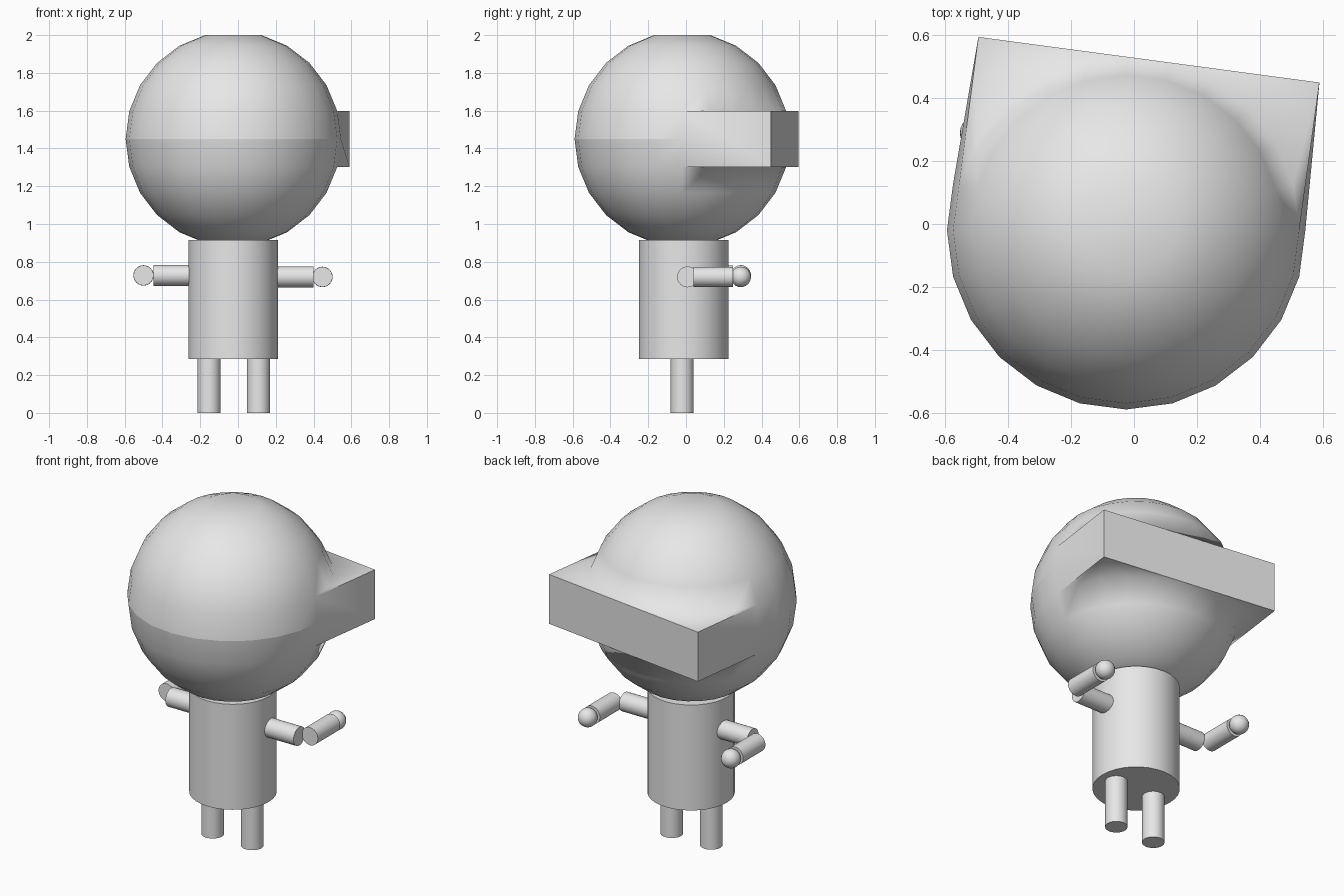
import bpy, bmesh, math
from math import radians, sin, cos
from mathutils import Vector

default = bpy.data.objects.get("Cube")
if default:
    bpy.data.objects.remove(default, do_unlink=True)

grey = bpy.data.materials.new("plain_grey")
grey.use_nodes = True
GREY = (0.8, 0.8, 0.8, 1)
grey.diffuse_color = GREY
grey.node_tree.nodes["Principled BSDF"].inputs["Base Color"].default_value = GREY


def finish(obj, angle):
    obj.data.materials.append(grey)
    bpy.ops.object.select_all(action="DESELECT")
    obj.select_set(True)
    bpy.context.view_layer.objects.active = obj
    bpy.ops.object.shade_smooth_by_angle(angle=radians(angle))


def cylinder(name, start, end, radius):
    a, b = Vector(start), Vector(end)
    axis = b - a
    bpy.ops.mesh.primitive_cylinder_add(
        vertices=32, radius=radius, depth=axis.length, location=(a + b) / 2,
        rotation=axis.to_track_quat("Z", "Y").to_euler())
    obj = bpy.context.object
    obj.name = name
    finish(obj, 40)


def ball(name, centre, radius):
    bpy.ops.mesh.primitive_uv_sphere_add(
        segments=24, ring_count=12, radius=radius, location=centre)
    obj = bpy.context.object
    obj.name = name
    finish(obj, 40)


# Head: faceted globe with flat poles, its rear middle band pulled into a block
def build_head():
    centre, radius, seg, step = Vector((-0.025, -0.02, 1.45)), 0.57, 24, radians(15)
    bm = bmesh.new()
    rings = []
    for r in range(-5, 6):
        flat, height = radius * cos(r * step), radius * sin(r * step)
        rings.append([bm.verts.new(centre + Vector(
            (flat * cos(i * step), flat * sin(i * step), height))) for i in range(seg)])
    band_faces = 11
    for r in range(10):
        for i in range(seg):
            if r in (4, 5) and i < band_faces:
                continue
            j = (i + 1) % seg
            bm.faces.new((rings[r][i], rings[r][j], rings[r + 1][j], rings[r + 1][i]))
    bm.faces.new(rings[-1])
    bm.faces.new(rings[0][::-1])

    # Rear block
    low, high = rings[4], rings[6]
    corners = ((0.59, 0.45), (-0.495, 0.595))
    lo = [bm.verts.new((x, y, low[0].co.z)) for x, y in corners]
    hi = [bm.verts.new((x, y, high[0].co.z)) for x, y in corners]
    half = band_faces // 2
    for ring, pair in ((low, lo), (high, hi)):
        for i in range(band_faces):
            if i < half:
                bm.faces.new((ring[i], ring[i + 1], pair[0]))
            elif i > half:
                bm.faces.new((ring[i], ring[i + 1], pair[1]))
            else:
                bm.faces.new((ring[i], ring[i + 1], pair[1], pair[0]))
    bm.faces.new((lo[0], lo[1], hi[1], hi[0]))
    for i, k in ((0, 0), (band_faces, 1)):
        bm.faces.new((low[i], lo[k], hi[k], high[i], rings[5][i]))
    bmesh.ops.delete(bm, geom=[v for v in bm.verts if not v.link_faces], context="VERTS")
    bmesh.ops.recalc_face_normals(bm, faces=bm.faces)

    # Crease around the middle
    for e in bm.edges:
        if all(abs(v.co.z - centre.z) < 0.001 for v in e.verts):
            e.smooth = False
    mesh = bpy.data.meshes.new("head")
    bm.to_mesh(mesh)
    bm.free()
    obj = bpy.data.objects.new("head", mesh)
    bpy.context.collection.objects.link(obj)
    finish(obj, 75)


build_head()

# Body
cylinder("body", (-0.025, -0.012, 0.285), (-0.025, -0.012, 0.915), 0.237)

# Legs
for side, x in (("right", -0.153), ("left", 0.108)):
    cylinder(side + "_leg", (x, -0.02, 0), (x, -0.02, 0.32), 0.061)

# Arms, bent backwards at the elbow
for side, root, end, elbow, z in (("right", -0.2, -0.447, -0.5, 0.728),
                                  ("left", 0.15, 0.4, 0.447, 0.72)):
    cylinder(side + "_upper_arm", (root, 0.008, z), (end, 0.008, z), 0.055)
    cylinder(side + "_forearm", (elbow, 0.04, z), (elbow, 0.25, z), 0.053)
    ball(side + "_hand", (elbow, 0.29, z), 0.054)
